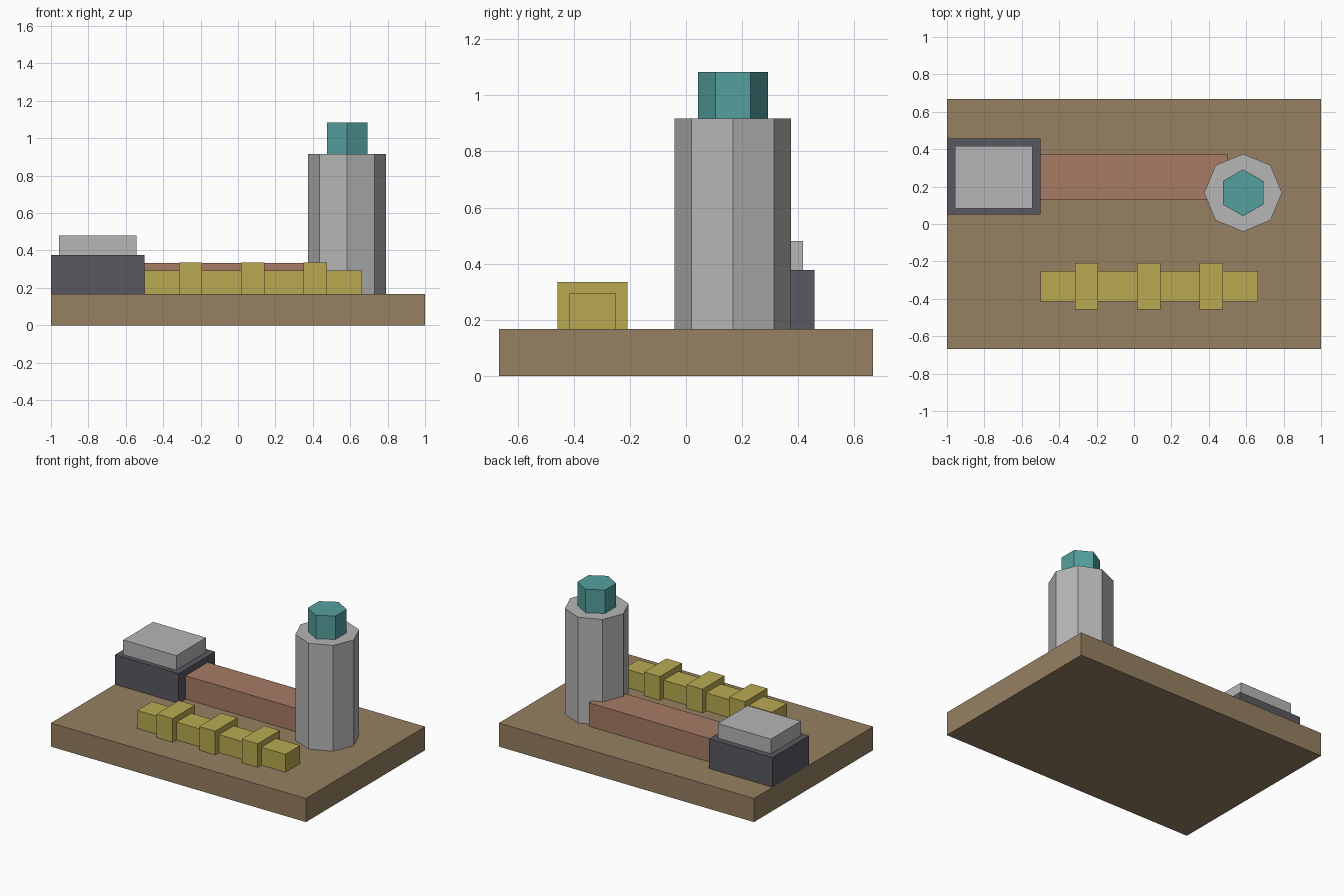
import bpy
import math

if "Cube" in bpy.data.objects:
    bpy.data.objects.remove(bpy.data.objects["Cube"])


def material(name, rgb):
    """Flat colour given as 0-255 display values, stored as linear."""
    m = bpy.data.materials.new(name)
    lin = [((c / 255 + 0.055) / 1.055) ** 2.4 for c in rgb]
    m.diffuse_color = (*lin, 1)
    m.use_nodes = True
    m.node_tree.nodes["Principled BSDF"].inputs["Base Color"].default_value = m.diffuse_color
    return m


BROWN = material("earth brown", (150, 128, 98))
CHARCOAL = material("charcoal", (90, 88, 96))
GREY = material("light grey", (182, 182, 182))
CLAY = material("clay red", (167, 123, 101))
TEAL = material("teal", (84, 160, 158))
YELLOW = material("mustard yellow", (184, 170, 82))


def box(name, x, y, z, mat):
    """Box spanning the given (min, max) ranges."""
    spans = (x, y, z)
    bpy.ops.mesh.primitive_cube_add(size=1, location=[(a + b) / 2 for a, b in spans])
    ob = bpy.context.object
    ob.name = name
    ob.scale = [b - a for a, b in spans]
    bpy.ops.object.transform_apply(location=False, rotation=False, scale=True)
    ob.data.materials.append(mat)


def prism(name, sides, radius, centre, z, mat):
    """Upright regular prism with a corner pointing along y."""
    bpy.ops.mesh.primitive_cylinder_add(
        vertices=sides, radius=radius, depth=z[1] - z[0],
        location=(centre[0], centre[1], (z[0] + z[1]) / 2))
    ob = bpy.context.object
    ob.name = name
    ob.data.materials.append(mat)


GROUND = 0.167

# Base slab
box("base_slab", (-1, 1), (-0.667, 0.667), (0, GROUND), BROWN)

# Stepped building at the left edge
box("building_body", (-1, -0.5), (0.05, 0.458), (GROUND, 0.377), CHARCOAL)
box("building_roof", (-0.958, -0.542), (0.083, 0.417), (0.377, 0.481), GREY)

# Long hall linking building and tower
box("link_hall", (-0.5, 0.5), (0.127, 0.375), (GROUND, 0.333), CLAY)

# Octagonal tower with hexagonal cap
TOWER = (0.583, 0.167)
prism("tower", 8, 0.208, TOWER, (GROUND, 0.917), GREY)
prism("tower_cap", 6, 0.125, TOWER, (0.917, 1.083), TEAL)

# Low bar with three wider blocks across it
box("low_bar", (-0.5, 0.663), (-0.415, -0.25), (GROUND, 0.294), YELLOW)
for i in range(3):
    x = -0.254 + i * 0.3335
    box(f"cross_block_{i + 1}", (x - 0.0625, x + 0.0625), (-0.458, -0.209),
        (GROUND, 0.335), YELLOW)
